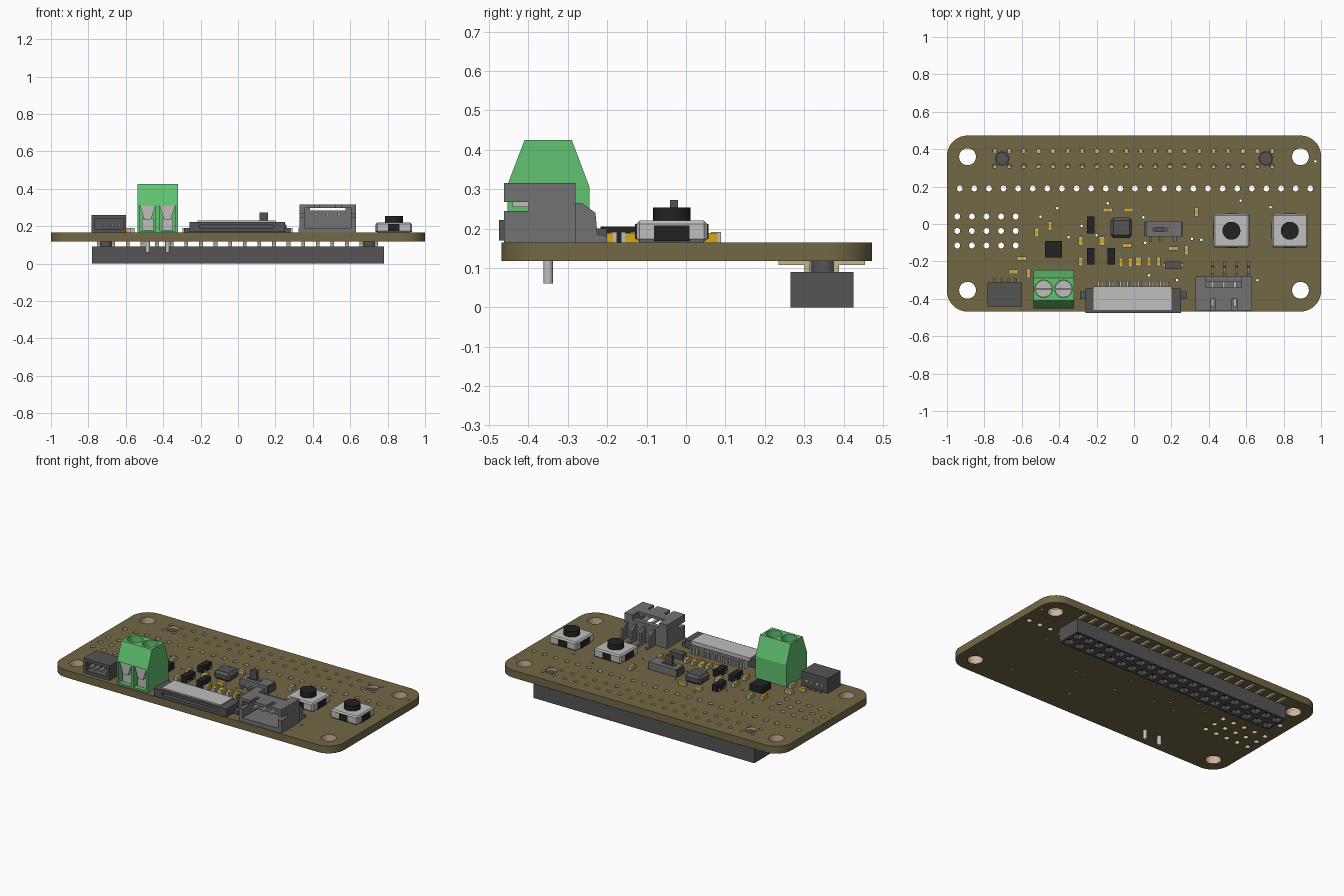
import bpy, bmesh, math
from mathutils import Matrix, Vector

if "Cube" in bpy.data.objects:
    bpy.data.objects.remove(bpy.data.objects["Cube"])


def material(name, r, g, b):
    m = bpy.data.materials.new(name)
    m.use_nodes = True
    m.diffuse_color = (r, g, b, 1)
    m.node_tree.nodes["Principled BSDF"].inputs["Base Color"].default_value = (r, g, b, 1)
    return m


olive = material("olive board", .17, .14, .06)
copper = material("copper tan", .65, .46, .32)
green = material("terminal green", .12, .54, .16)
silver = material("silver", .52, .52, .51)
grey = material("mid grey", .17, .17, .175)
dark = material("dark grey", .09, .09, .09)
black = material("black", .016, .016, .016)
gold = material("capacitor gold", .7, .4, .01)
cream = material("pin cream", .55, .48, .27)

TOP, UNDER = .165, .118
PITCH = .0781


def finish(bm, name, *mats):
    bmesh.ops.recalc_face_normals(bm, faces=bm.faces)
    mesh = bpy.data.meshes.new(name)
    bm.to_mesh(mesh)
    bm.free()
    for m in mats:
        mesh.materials.append(m)
    obj = bpy.data.objects.new(name, mesh)
    bpy.context.collection.objects.link(obj)
    return obj


def activate(obj):
    bpy.ops.object.select_all(action='DESELECT')
    obj.select_set(True)
    bpy.context.view_layer.objects.active = obj


def add_box(bm, x0, x1, y0, y1, z0, z1):
    at = Matrix.Translation(((x0 + x1) / 2, (y0 + y1) / 2, (z0 + z1) / 2))
    size = Matrix.Diagonal((x1 - x0, y1 - y0, z1 - z0, 1))
    bmesh.ops.create_cube(bm, size=1, matrix=at @ size)


def boxes(name, mat, *extents):
    bm = bmesh.new()
    for e in extents:
        add_box(bm, *e)
    return finish(bm, name, mat)


def chip(name, mat, x, y, w, d, height, base=TOP):
    return boxes(name, mat, (x - w / 2, x + w / 2, y - d / 2, y + d / 2, base, base + height))


def prism(name, mat, points, axis, start, end):
    """Extrude a profile along x or y."""
    bm = bmesh.new()
    place = (lambda p, a: (a, *p)) if axis == 'x' else (lambda p, a: (p[0], a, p[1]))
    face = bm.faces.new([bm.verts.new(place(p, start)) for p in points])
    moved = bmesh.ops.extrude_face_region(bm, geom=[face])["geom"]
    shift = Vector(place((0, 0), end - start))
    bmesh.ops.translate(bm, vec=shift, verts=[v for v in moved if isinstance(v, bmesh.types.BMVert)])
    return finish(bm, name, mat)


def cylinder(name, mat, x, y, r, z0, z1):
    bm = bmesh.new()
    bmesh.ops.create_cone(bm, cap_ends=True, segments=24, radius1=r, radius2=r, depth=z1 - z0,
                          matrix=Matrix.Translation((x, y, (z0 + z1) / 2)))
    obj = finish(bm, name, mat)
    activate(obj)
    bpy.ops.object.shade_smooth_by_angle()
    return obj


def cut(obj, *cutters):
    for c in cutters:
        mod = obj.modifiers.new("cut", 'BOOLEAN')
        mod.operation, mod.object = 'DIFFERENCE', c
        activate(obj)
        bpy.ops.object.modifier_apply(modifier=mod.name)
        bpy.data.objects.remove(c)


def chamfer(obj, width):
    mod = obj.modifiers.new("edge", 'BEVEL')
    mod.width, mod.segments = width, 1


# Circuit board: filled outline with drilled holes
curve = bpy.data.curves.new("board", 'CURVE')
curve.dimensions, curve.fill_mode = '2D', 'BOTH'
curve.extrude = (TOP - UNDER) / 2


def loop(points):
    s = curve.splines.new('POLY')
    s.points.add(len(points) - 1)
    for p, (x, y) in zip(s.points, points):
        p.co = (x, y, 0, 1)
    s.use_cyclic_u = True


def arc(x, y, r, start, step, n):
    return [(x + r * math.cos(start + step * i), y + r * math.sin(start + step * i)) for i in range(n)]


outline = []
corners = [(.89, .363), (-.89, .363), (-.89, -.358), (.89, -.358)]
for i, (x, y) in enumerate(corners):
    outline += arc(x, y, .11, i * math.pi / 2, math.pi / 20, 11)
loop(outline)

pin_x = [-.745 + PITCH * i for i in range(20)]
holes = [(x, y * .99, .045) for x, y in corners]
holes += [(-.932 + PITCH * i, .19, .016) for i in range(25)]
holes += [(-.945 + PITCH * i, y, .016) for i in range(5) for y in (.04, -.037, -.115)]
holes += [(x, y, .012) for x in pin_x for y in (.39, .31)]
holes += [(x, .35, .036) for x in (-.705, .705)]
vias = [(-.5, .04), (-.41, .085), (-.35, -.07), (-.28, -.01), (-.2, -.06), (-.14, .11), (.05, .035), (.06, -.1),
        (.31, -.08), (.36, -.085), (.57, .125), (.73, .09), (.08, -.275), (.23, -.3), (.97, .335), (.66, -.3)]
holes += [(x, y, .007) for x, y in vias]
for x, y, r in holes:
    n = 28 if r > .03 else 10
    loop(arc(x, y, r, 0, math.tau / n, n))
board = bpy.data.objects.new("board", curve)
bpy.context.collection.objects.link(board)
board.location.z = (TOP + UNDER) / 2
curve.materials.append(olive)
activate(board)
bpy.ops.object.convert(target='MESH')
board = bpy.context.object
board.data.materials.append(copper)
for f in board.data.polygons:
    c = f.center
    near_mount = any(math.hypot(c.x - x, c.y - y) < .06 for x, y in corners)
    if abs(f.normal.z) < .5 and (near_mount or abs(c.x) < .975 and abs(c.y) < .42):
        f.material_index = 1

# Socket header under the board
bm = bmesh.new()
bmesh.ops.create_grid(bm, x_segments=20, y_segments=2, size=1,
                      matrix=Matrix.Translation((0, .345, 0)) @ Matrix.Diagonal((.78, .08, 1, 1)))
cells = list(bm.faces)
sides = bmesh.ops.extrude_edge_only(bm, edges=[e for e in bm.edges if e.is_boundary])["geom"]
bmesh.ops.translate(bm, vec=(0, 0, .09), verts=[v for v in sides if isinstance(v, bmesh.types.BMVert)])
bmesh.ops.edgeloop_fill(bm, edges=[e for e in bm.edges if e.is_boundary])
bmesh.ops.inset_individual(bm, faces=cells, thickness=.022)
for f in bmesh.ops.extrude_discrete_faces(bm, faces=cells)["faces"]:
    f.material_index = 1
    bmesh.ops.translate(bm, vec=(0, 0, .03), verts=f.verts)
finish(bm, "socket_header", dark, black)
for x in (-.705, .705):
    cylinder("header_peg", dark, x, .35, .034, .085, .15)
pins = []
for x in pin_x:
    for side in (-1, 1):
        near, far = sorted(.345 + side * d for d in (.03, .11))
        pins.append((x - .01, x + .01, near, far, .107, UNDER))
        near, far = sorted(.345 + side * d for d in (.03, .044))
        pins.append((x - .01, x + .01, near, far, .085, .112))
boxes("header_pins", cream, *pins)

# Screw terminal
wall = [(-.453, TOP), (-.453, .312), (-.41, .425), (-.29, .425), (-.245, .305), (-.245, TOP)]
terminal = prism("screw_terminal", green, wall, 'x', -.537, -.32)
for x in (-.483, -.377):
    cut(terminal, cylinder("bore", green, x, -.347, .047, .35, .5),
        boxes("pocket", green, (x - .043, x + .043, -.5, -.41, .175, .31)))
    cylinder("terminal_screw", silver, x, -.347, .045, .34, .375)
    boxes("screw_slot", grey, (x - .042, x + .042, -.353, -.341, .37, .377))
    funnel = [(x - .042, .31), (x + .042, .31), (x + .018, .235), (x - .018, .235)]
    prism("wire_funnel", silver, funnel, 'y', -.445, -.405)
    boxes("wire_clamp", silver, (x - .03, x + .03, -.43, -.405, .178, .24))
    cylinder("terminal_pin", silver, x, -.35, .012, .06, TOP)

# Small side-entry socket
socket = chip("small_socket", dark, -.69, -.377, .185, .13, .095)
cut(socket, boxes("mouth", dark, (-.765, -.615, -.5, -.36, .185, .24)))
for i in range(4):
    chip("small_socket_pin", silver, -.745 + i * .037, -.37, .012, .12, .012, .2)
    chip("small_socket_tail", grey, -.745 + i * .037, -.305, .012, .03, .012)

# Flat cable connector
cable = boxes("cable_connector", dark, (-.26, .25, -.475, -.345, TOP + .005, .222))
cut(cable, boxes("slot", dark, (-.205, .19, -.5, -.42, .19, .205)))
boxes("cable_cover", silver, (-.217, .2, -.46, -.335, .207, .23))
boxes("cable_mounts", dark, (-.29, .28, -.40, -.36, TOP, .19))
boxes("cable_contacts", silver, *[(x, x + .01, -.345, -.305, TOP, .205)
                                  for x in (-.195 + .0195 * i for i in range(20))])

# Large side-entry socket
big = boxes("large_socket", grey, (.33, .63, -.462, -.28, TOP, .315))
cut(big, boxes("mouth", grey, (.355, .605, -.5, -.31, .19, .298)),
    boxes("side_slot", grey, (.3, .66, -.5, -.4, .245, .268)),
    boxes("left_slot", grey, (.41, .435, -.5, -.4, .28, .4)),
    boxes("right_slot", grey, (.525, .55, -.5, -.4, .28, .4)),
    boxes("rear_notch", grey, (.385, .575, -.34, -.2, .285, .4)))
bend = [(-.285, .265), (-.265, .265), (-.23, .24), (-.225, .185), (-.2, .18), (-.2, TOP), (-.285, TOP)]
for i in range(4):
    x = .42 + i * .064
    prism("large_socket_tail", grey, bend, 'x', x - .007, x + .007)
for x in (.42, .48, .54):
    chip("large_socket_pin", silver, x, -.37, .015, .14, .015, .255)

# Push buttons
for x in (.521, .833):
    y = -.036
    chamfer(chip("button_body", silver, x, y, .192, .18, .055), .008)
    chip("button_gap_front", black, x, y, .06, .186, .038, TOP + .008)
    chip("button_gap_side", black, x, y, .195, .09, .04, TOP + .003)
    cylinder("button_cap", black, x, y, .048, TOP + .04, .254)

# Slide switch
chip("switch_body", dark, .158, -.027, .205, .075, .04)
chip("switch_top", grey, .158, -.027, .19, .08, .045, TOP + .004)
chip("switch_slot", dark, .14, -.03, .09, .028, .006, TOP + .047)
chip("switch_nub", dark, .137, -.03, .045, .02, .107)
for x in (.09, .14, .22):
    chip("switch_leg", grey, x, -.08, .015, .035, .015)

# Inductor with chamfered corners
chamfer(chip("inductor", dark, -.067, -.02, .115, .11, .055), .015)

# Chips
chip("controller_chip", black, -.43, -.135, .09, .09, .04)
for x, y in ((-.232, -.005), (-.232, -.172), (-.121, -.172)):
    chip("small_chip", black, x, y, .04, .09, .04)
    for side in (-.03, .03):
        chip("small_chip_leads", silver, x, y + side, .052, .012, .015)
chip("diode", dark, .21, -.22, .09, .04, .035)
chip("diode_leads", silver, .21, -.22, .11, .02, .015)

# Capacitors: gold body with a silver end on each side
flat = [(-.14, .075), (-.03, .075), (-.037, -.115), (.21, -.13), (-.6, -.185), (-.645, -.255)]
upright = [(.335, .065), (-.45, -.01), (-.52, -.045), (-.285, -.09), (-.17, -.09), (.28, -.14), (-.565, -.265),
           (-.285, -.2), (-.07, -.205), (-.02, -.205), (.025, -.2), (.08, -.2), (.13, -.2)]
for spots, turned in ((flat, False), (upright, True)):
    for x, y in spots:
        wide = .032 if (x, y) in ((-.17, -.09), (.025, -.2)) else .022
        for name, mat, along, length, height in (("capacitor", gold, 0, .03, .024),
                                                 ("capacitor_end", silver, -.019, .011, .026),
                                                 ("capacitor_end", silver, .019, .011, .026)):
            if turned:
                chip(name, mat, x, y + along, wide, length, height)
            else:
                chip(name, mat, x + along, y, length, wide, height)
